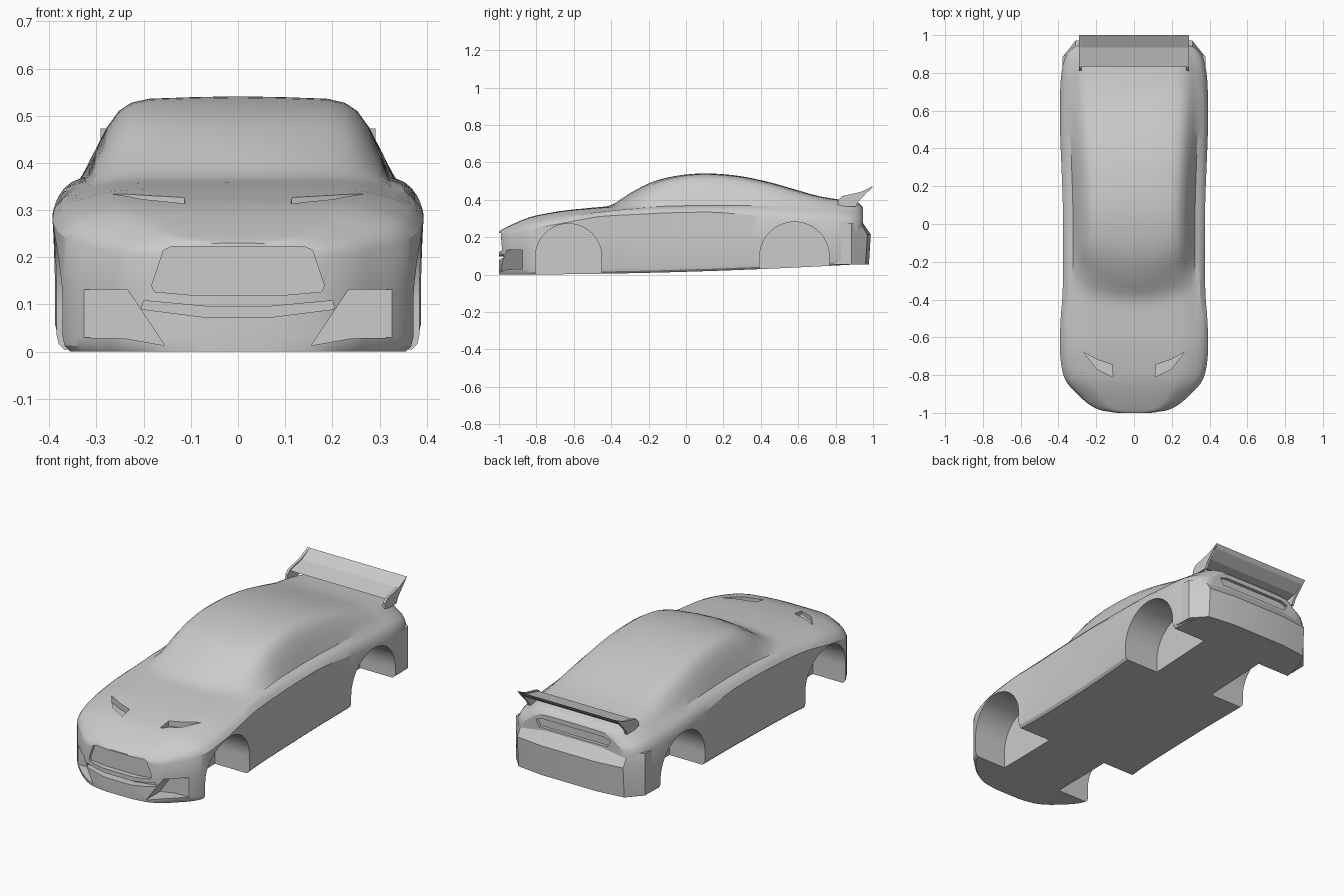
import bpy, bmesh, math

if "Cube" in bpy.data.objects:
    bpy.data.objects.remove(bpy.data.objects["Cube"])


def loft(name, rings):
    """Skin closed rings of equal length and cap both ends."""
    bm = bmesh.new()
    vs = [[bm.verts.new(p) for p in r] for r in rings]
    n = len(vs[0])
    for a, b in zip(vs, vs[1:]):
        for i in range(n):
            j = (i + 1) % n
            bm.faces.new((a[i], a[j], b[j], b[i]))
    bm.faces.new(vs[0])
    bm.faces.new(vs[-1])
    bmesh.ops.recalc_face_normals(bm, faces=bm.faces)
    me = bpy.data.meshes.new(name)
    bm.to_mesh(me)
    bm.free()
    ob = bpy.data.objects.new(name, me)
    bpy.context.collection.objects.link(ob)
    return ob


def prism(name, pts, axis, a, b):
    """Extrude a 2D outline along an axis from a to b."""
    put = {'x': lambda p, t: (t, p[0], p[1]),
           'y': lambda p, t: (p[0], t, p[1]),
           'z': lambda p, t: (p[0], p[1], t)}[axis]
    return loft(name, [[put(p, t) for p in pts] for t in (a, b)])


def cut(target, cutter):
    cutter.hide_render = True
    m = target.modifiers.new("cut", 'BOOLEAN')
    m.operation = 'DIFFERENCE'
    m.solver = 'EXACT'
    m.object = cutter
    bpy.context.view_layer.objects.active = target
    bpy.ops.object.modifier_apply(modifier=m.name)
    bpy.data.objects.remove(cutter)


def both(pts):
    """Right half outline (top to bottom) completed with its mirror image."""
    return pts + [(-x, z) for x, z in reversed(pts)]


# Body stations: y, half width, shoulder height, glass/bonnet edge height, centre height
ST = [
    (-1.0, .09, .205, .218, .230), (-.985, .18, .205, .224, .240),
    (-.95, .245, .21, .236, .258), (-.91, .29, .218, .252, .277),
    (-.86, .34, .23, .272, .298), (-.81, .37, .245, .288, .314),
    (-.74, .386, .26, .303, .328), (-.64, .393, .278, .321, .344),
    (-.5, .388, .305, .338, .358), (-.40, .38, .315, .35, .372),
    (-.3, .376, .32, .36, .435), (-.2, .375, .325, .365, .487),
    (-.1, .375, .33, .367, .519), (.03, .376, .333, .369, .538),
    (.15, .378, .333, .37, .54), (.3, .384, .322, .369, .525),
    (.45, .390, .305, .365, .493), (.58, .393, .292, .358, .456),
    (.7, .391, .285, .35, .422), (.8, .384, .28, .345, .404),
    (.88, .365, .28, .335, .395), (.925, .335, .275, .325, .38),
    (.945, .30, .27, .315, .36)]


def smooth_stations(st, n=3):
    out = []
    for i in range(len(st) - 1):
        p = [st[max(0, min(len(st) - 1, i + k))] for k in (-1, 0, 1, 2)]
        for s in range(n):
            t = s / n
            out.append([.5 * (2 * b + (c - a) * t + (2 * a - 5 * b + 4 * c - d) * t * t
                              + (3 * b - a - 3 * c + d) * t ** 3)
                        for a, b, c, d in zip(*p)])
    return out + [list(st[-1])]


def section(y, w, zs, zg, zt):
    zb = .06 * ((y + 1) / 2) ** 2
    h = zt - zg
    low = [(w - .016, zb), (w - .004, zb + .012), (w, zb + .03), (w, .6 * zs), (w, zs)]
    side = [(.965 * w, zs + .45 * (zg - zs)), (.925 * w, zs + .75 * (zg - zs)), (.86 * w, zg)]
    top = [(.80 * w, zg + .32 * h), (.735 * w, zg + .62 * h), (.67 * w, zg + .82 * h),
           (.60 * w, zt - .08 * h), (.5 * w, zt - .03 * h), (.25 * w, zt - .01 * h)]
    half = low + side + top
    # the screen curves backwards towards its sides
    bend = .1 * max(0, 1 - abs(y + .3) / .35)

    def put(x, z, i):
        return (x, y + (bend * (x / .31) ** 2 if i >= 7 else 0), z)
    right = [put(x, z, i) for i, (x, z) in enumerate(half)]
    return right + [(0, y, zt)] + [(-x, yy, z) for x, yy, z in reversed(right)]


body = loft("car_body", [section(*s) for s in smooth_stations(ST)])

# Wheel arches
for yc, r in ((-.628, .177), (.58, .186)):
    arch = [(yc + r * math.cos(math.pi * i / 28), .095 + r * math.sin(math.pi * i / 28))
            for i in range(29)]
    arch += [(yc - r, -.1), (yc + r, -.1)]
    for s in (1, -1):
        cut(body, prism("arch_cutter", arch, 'x', s * .18, s * .6))

# Corner intakes and bonnet vents
for s in (1, -1):
    intake = [(.155, .013), (.235, .132), (.335, .132), (.347, .03), (.24, .028)]
    cut(body, prism("intake_cutter", [(s * x, z) for x, z in intake], 'y', -1.2, -.875))
    vent = [(.112, -.81), (.115, -.745), (.19, -.72), (.265, -.68), (.2, -.765)]
    cut(body, prism("vent_cutter", [(s * x, y) for x, y in vent], 'z', .299, .5))

# Grille and lower slot
grille = both([(.14, .223), (.158, .215), (.183, .14), (.177, .127), (.09, .119)])
cut(body, prism("grille_cutter", grille, 'y', -1.2, -.972))
slot = both([(.07, .096), (.2, .108), (.205, .09), (.07, .073)])
cut(body, prism("slot_cutter", slot, 'y', -1.2, -.958))

# Recessed rear panel
panel = both([(.18, .335), (.22, .322), (.2, .288)])
cut(body, prism("panel_cutter", panel, 'y', .928, 1.2))


# Rear bumper with angled corners and a sloping top
def bumper_ring(z, rear, corner):
    half = [(.38, .79), (.378, .885), (.31, corner), (.16, rear)]
    return [(x, y, z) for x, y in half] + [(-x, y, z) for x, y in reversed(half)]


bumper = loft("rear_bumper", [bumper_ring(.055, .978, .96), bumper_ring(.215, .988, .97),
                              bumper_ring(.277, .945, .93)])

# Rear wing: blade and its two end supports
blade = [(.835, .414), (.935, .437), (1.0, .472), (.985, .452), (.93, .416), (.87, .404)]
wing = prism("wing_blade", blade, 'x', -.285, .285)
plate = [(.81, .365), (.815, .40), (.835, .42), (.935, .442), (1.0, .473), (.925, .395), (.91, .365)]
plates = [prism("wing_support", plate, 'x', s * .279, s * .292) for s in (1, -1)]

# Smooth shading with sharp creases
for ob, ang in ((body, 28), (bumper, 20), (wing, 15)):
    bpy.ops.object.select_all(action='DESELECT')
    ob.select_set(True)
    bpy.context.view_layer.objects.active = ob
    bpy.ops.object.shade_smooth_by_angle(angle=math.radians(ang))
